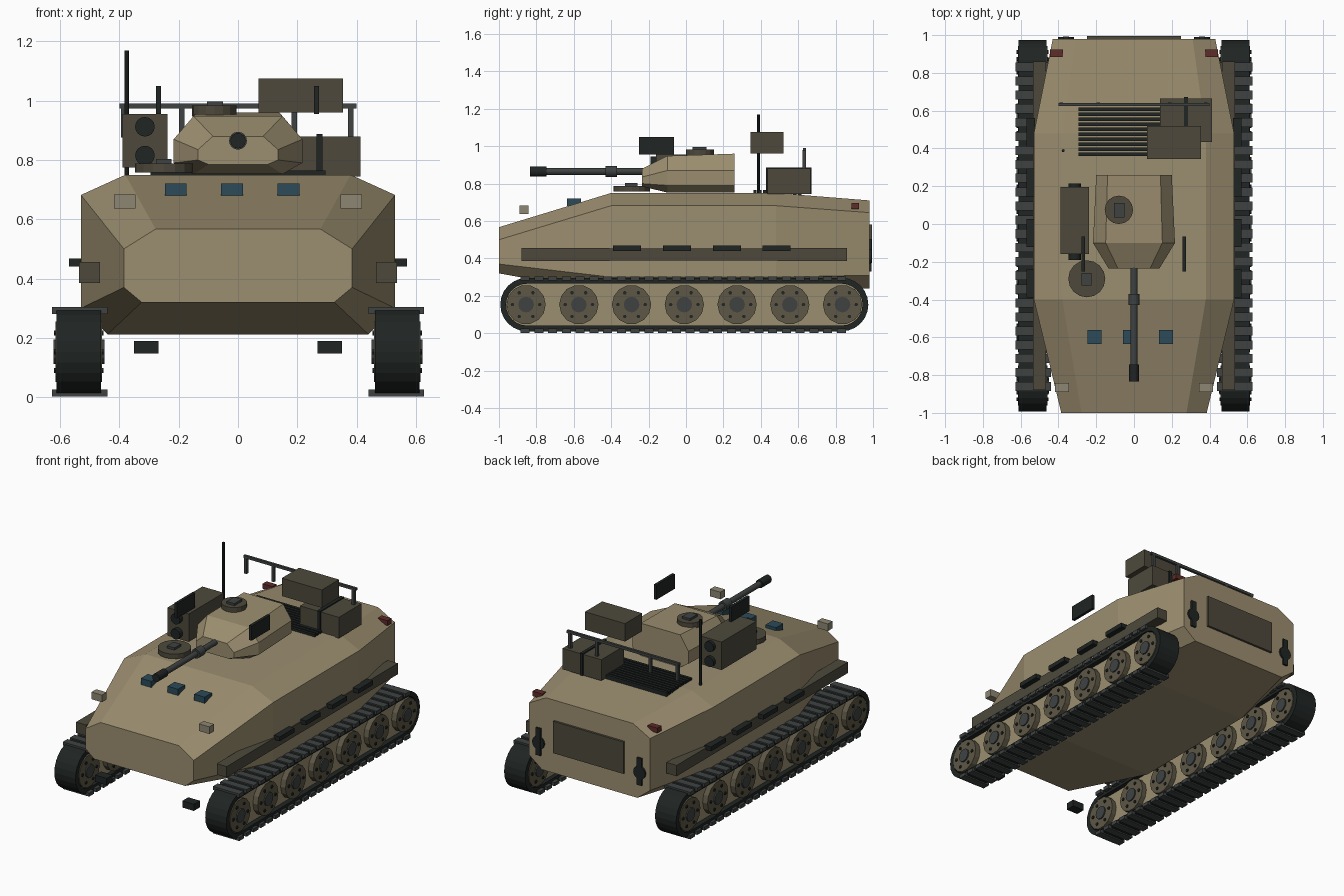
import bpy, bmesh
from math import pi, cos, sin
from mathutils import Matrix, Vector

if "Cube" in bpy.data.objects:
    bpy.data.objects.remove(bpy.data.objects["Cube"])


def mat(name, r, g, b):
    m = bpy.data.materials.new(name)
    m.diffuse_color = (r, g, b, 1)
    m.use_nodes = True
    m.node_tree.nodes["Principled BSDF"].inputs["Base Color"].default_value = m.diffuse_color
    return m


TAN = mat("tan", .33, .27, .16)
OLIVE = mat("olive", .075, .066, .045)
WHEEL = mat("wheel_olive", .11, .095, .06)
BLACK = mat("black", .014, .018, .017)
STEEL = mat("steel", .05, .055, .055)
BLUE = mat("glass_blue", .025, .07, .1)
RED = mat("red", .11, .025, .022)
LAMP = mat("lamp", .27, .24, .17)


def finish(bm, name, m):
    bmesh.ops.recalc_face_normals(bm, faces=bm.faces)
    me = bpy.data.meshes.new(name)
    bm.to_mesh(me)
    bm.free()
    me.materials.append(m)
    ob = bpy.data.objects.new(name, me)
    bpy.context.collection.objects.link(ob)
    return ob


def add_box(bm, x0, x1, y0, y1, z0, z1):
    c = Vector((x0 + x1, y0 + y1, z0 + z1)) / 2
    bmesh.ops.create_cube(bm, size=1, matrix=Matrix.Translation(c) @ Matrix.Diagonal((x1 - x0, y1 - y0, z1 - z0, 1)))


def boxes(name, m, *bounds):
    bm = bmesh.new()
    for b in bounds:
        add_box(bm, *b)
    return finish(bm, name, m)


def add_cyl(bm, c, r, length, axis, n=16):
    rot = {"x": Matrix.Rotation(pi / 2, 4, "Y"), "y": Matrix.Rotation(pi / 2, 4, "X"), "z": Matrix()}[axis]
    bmesh.ops.create_cone(bm, cap_ends=True, segments=n, radius1=r, radius2=r, depth=length,
                          matrix=Matrix.Translation(c) @ rot)


def cyls(name, m, *items):
    bm = bmesh.new()
    for it in items:
        add_cyl(bm, *it)
    return finish(bm, name, m)


def loft(name, m, sections):
    # eight-sided sections: y, half widths (bottom, side, top), heights (bottom, low, high, top)
    bm = bmesh.new()
    rings = []
    for y, wb, ws, wt, zb, zl, zu, zt in sections:
        half = [(wb, zb), (ws, zl), (ws, zu), (wt, zt)]
        pts = half + [(-x, z) for x, z in reversed(half)]
        rings.append([bm.verts.new((x, y, z)) for x, z in pts])
    for a, b in zip(rings, rings[1:]):
        for i in range(8):
            bm.faces.new((a[i], a[(i + 1) % 8], b[(i + 1) % 8], b[i]))
    bm.faces.new(rings[0])
    bm.faces.new(rings[-1])
    return finish(bm, name, m)


def stadium(r, n=12):
    arc = lambda cy, a0: [(cy + r * cos(a0 + pi * i / n), .153 + r * sin(a0 + pi * i / n)) for i in range(n + 1)]
    return arc(.832, -pi / 2) + arc(-.85, pi / 2)


# hull
loft("hull", TAN, [(-1, .325, .385, .278, .32, .37, .50, .567),
                   (-.4, .44, .53, .38, .212, .30, .682, .75),
                   (.48, .44, .53, .38, .212, .30, .682, .75),
                   (.98, .34, .43, .31, .24, .31, .645, .71)])

# turret and gun
loft("turret", TAN, [(-.235, .10, .135, .085, .785, .80, .835, .88),
                     (-.1, .15, .217, .15, .752, .79, .87, .948),
                     (.26, .14, .2, .14, .752, .79, .87, .96)])
cyls("gun_barrel", STEEL, ((0, -.48, .865), .018, .64, "y"), ((0, -.4, .865), .03, .06, "y"))
cyls("gun_muzzle", BLACK, ((0, -.79, .865), .026, .09, "y"))

# hatches
cyls("turret_hatch", OLIVE, ((-.08, .075, .965), .075, .036, "z"))
boxes("turret_hatch_sight", STEEL, (-.105, -.05, .035, .11, .98, .997))
cyls("driver_hatch", OLIVE, ((-.25, -.29, .773), .098, .03, "z"))
boxes("driver_hatch_sight", STEEL, (-.277, -.225, -.325, -.26, .785, .803))

# launcher with two tubes
boxes("launcher_box", OLIVE, (-.39, -.238, -.16, .195, .775, .955))
cyls("launcher_tubes", BLACK, *[((-.314, .013, z), .033, .405, "y") for z in (.815, .912)])

# side screens and aerial
boxes("screens", BLACK, *[(x - .009, x + .009, -.252, -.065, .955, 1.05) for x in (-.268, .265)])
cyls("aerial", BLACK, ((-.375, .388, .96), .008, .42, "z", 8))

# stowage and rail on the rear deck
boxes("stowage_boxes", OLIVE, (.137, .413, .435, .665, .745, .88), (.07, .355, .345, .52, .96, 1.075))
boxes("stowage_strap", BLACK, (.265, .285, .428, .672, .745, .887))
boxes("deck_rail", STEEL, (-.4, .4, .625, .641, .973, .99),
      *[(x - .009, x + .009, .624, .642, .875, .98) for x in (-.385, -.19, .19, .38)])
boxes("engine_grille", BLACK, *[(-.295, .295, .36 + i * .0265, .378 + i * .0265, .735, .765) for i in range(10)])

# lamps, periscopes, hooks
S = (1, -1)
boxes("headlamps", LAMP, *[(s * .382 - .037, s * .382 + .037, -.89, -.843, .637, .683) for s in S])
boxes("tail_lamps", RED, *[(s * .41 - .035, s * .41 + .035, .885, .925, .663, .695) for s in S])
boxes("periscopes", BLUE, *[(x - .037, x + .037, -.635, -.562, .68, .72) for x in (-.21, -.02, .17)])
boxes("front_hooks", BLACK, *[(s * .31 - .041, s * .31 + .041, -.95, -.89, .147, .19) for s in S])
boxes("rear_door", OLIVE, (-.25, .25, .97, .994, .375, .58))
boxes("rear_hook_bars", BLACK, *[(s * .36 - .017, s * .36 + .017, .97, .992, .33, .505) for s in S])
cyls("rear_hook_discs", BLACK, *[((s * .36, .982, .41), .042, .018, "y") for s in S])

# running gear, built on the right and mirrored to the left
gear = []
gear.append(boxes("side_rail", OLIVE, (.465, .536, -.88, .86, .385, .455)))
gear.append(boxes("side_handles", BLACK, *[(.525, .57, y, y + .15, .44, .468) for y in (-.39, -.123, .144, .41)]))

bm = bmesh.new()
outer, inner = stadium(.143), stadium(.112)
loops = [[bm.verts.new((x, y, z)) for y, z in p] for x, p in
         ((.462, outer), (.612, outer), (.612, inner), (.462, inner))]
n = len(outer)
for a, b in zip(loops, loops[1:] + loops[:1]):
    for i in range(n):
        bm.faces.new((a[i], a[(i + 1) % n], b[(i + 1) % n], b[i]))
gear.append(finish(bm, "track_band", BLACK))

bm = bmesh.new()
face = bm.faces.new([bm.verts.new((.49, y, z)) for y, z in stadium(.113)])
ext = bmesh.ops.extrude_face_region(bm, geom=[face])
bmesh.ops.translate(bm, verts=[v for v in ext["geom"] if isinstance(v, bmesh.types.BMVert)], vec=(.09, 0, 0))
gear.append(finish(bm, "wheel_carrier", TAN))

pads = [-.86 + i * .0735 for i in range(24)]
gear.append(boxes("track_pads", STEEL, *[(.44, .628, y - .024, y + .024, z, z + .023)
                                         for y in pads for z in (.002, .281)]))

wheels = [-.855 + i * .282 for i in range(7)]
gear.append(cyls("road_wheels", WHEEL, *[((.537, y, .153), .105, .156, "x", 14) for y in wheels]))
gear.append(cyls("wheel_hubs", STEEL, *[((.537, y, .153), .042, .172, "x", 12) for y in wheels]))
gear.append(cyls("wheel_bolts", BLACK, *[((.537, y + .073 * cos(k * pi / 3), .153 + .073 * sin(k * pi / 3)),
                                         .01, .168, "x", 6) for y in wheels for k in range(6)]))
pivot = bpy.data.objects.new("mirror_centre", None)
pivot.hide_render = True
bpy.context.collection.objects.link(pivot)
for ob in gear:
    mod = ob.modifiers.new("Mirror", "MIRROR")
    mod.mirror_object = pivot
    mod.use_mirror_merge = False
